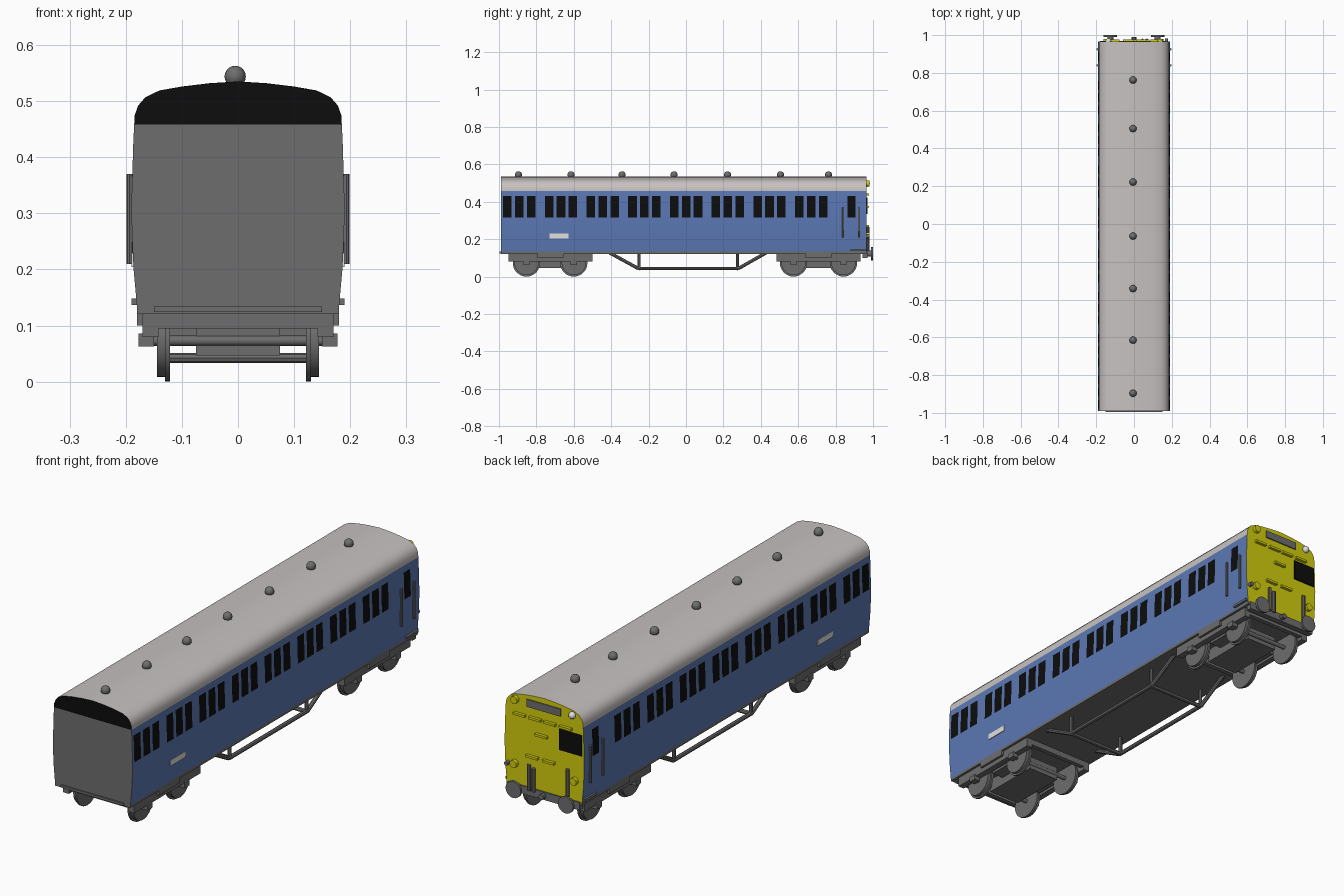
import bpy, bmesh, math
from mathutils import Vector

if "Cube" in bpy.data.objects:
    bpy.data.objects.remove(bpy.data.objects["Cube"])


def material(name, r, g, b):
    m = bpy.data.materials.new(name)
    m.diffuse_color = (r, g, b, 1)
    m.use_nodes = True
    m.node_tree.nodes["Principled BSDF"].inputs["Base Color"].default_value = m.diffuse_color
    return m


BLUE = material("body blue", 0.105, 0.19, 0.46)
ROOF = material("roof grey", 0.57, 0.54, 0.53)
BLACK = material("black", 0.004, 0.004, 0.004)
GREY = material("underframe grey", 0.155, 0.155, 0.155)
YELLOW = material("end yellow", 0.65, 0.62, 0.004)
LIGHT = material("plate white", 0.75, 0.75, 0.75)


def finish(bm, name, mats):
    bmesh.ops.recalc_face_normals(bm, faces=bm.faces)
    me = bpy.data.meshes.new(name)
    bm.to_mesh(me)
    bm.free()
    ob = bpy.data.objects.new(name, me)
    bpy.context.collection.objects.link(ob)
    for m in mats:
        me.materials.append(m)
    return ob


def smooth(ob):
    bpy.ops.object.select_all(action='DESELECT')
    ob.select_set(True)
    bpy.context.view_layer.objects.active = ob
    bpy.ops.object.shade_smooth_by_angle(angle=math.radians(35))


def box(name, x, y, z, mat):
    """Box from (min, max) ranges."""
    bm = bmesh.new()
    bmesh.ops.create_cube(bm, size=1)
    for v in bm.verts:
        v.co = [(r[0] + r[1]) / 2 + c * (r[1] - r[0]) for r, c in zip((x, y, z), v.co)]
    return finish(bm, name, [mat])


def rod(name, a, b, r, mat, sides=16):
    """Cylinder between two points."""
    a, b = Vector(a), Vector(b)
    bm = bmesh.new()
    bmesh.ops.create_cone(bm, cap_ends=True, segments=sides, radius1=r, radius2=r, depth=(b - a).length)
    q = (b - a).to_track_quat('Z', 'Y')
    for v in bm.verts:
        v.co = q @ v.co + (a + b) / 2
    ob = finish(bm, name, [mat])
    smooth(ob)
    return ob


def ball(name, loc, r, mat):
    bm = bmesh.new()
    bmesh.ops.create_uvsphere(bm, u_segments=16, v_segments=10, radius=r)
    bmesh.ops.translate(bm, verts=bm.verts, vec=loc)
    smooth(finish(bm, name, [mat]))


# Coach body: cross-section swept along y, cut at every window edge
FRONT, REAR = -0.99, 0.965
half = [(0.18, 0.133), (0.186, 0.2), (0.189, 0.26), (0.19, 0.315), (0.1865, 0.43), (0.185, 0.458),
        (0.184, 0.475), (0.178, 0.492), (0.165, 0.507), (0.14, 0.519), (0.10, 0.526), (0.05, 0.532)]
profile = half + [(0, 0.535)] + [(-x, z) for x, z in reversed(half)]
windows = [(-0.978 + 0.223 * g + 0.0635 * i, -0.978 + 0.223 * g + 0.0635 * i + 0.046)
           for g in range(8) for i in range(3)] + [(0.863, 0.907)]
stops = [FRONT] + [e for w in windows for e in w] + [REAR]
bm = bmesh.new()
rings = [[bm.verts.new((x, y, z)) for x, z in profile] for y in stops]
n = len(profile)
for k in range(len(stops) - 1):
    for i in range(n):
        j = (i + 1) % n
        f = bm.faces.new((rings[k][i], rings[k][j], rings[k + 1][j], rings[k + 1][i]))
        z = f.calc_center_median().z
        if i == n - 1:
            f.material_index = 3                    # floor
        elif z > 0.458:
            f.material_index = 1                    # roof
        elif k % 2 and 0.315 < z < 0.43:
            f.material_index = 2                    # windows
w = 5  # waist index where roof begins
for ring, low, top in ((rings[0], 3, 2), (rings[-1], 4, 4)):
    bm.faces.new(ring[:w + 1] + ring[n - 1 - w:]).material_index = low
    bm.faces.new(ring[w:n - w]).material_index = top
smooth(finish(bm, "coach_body", [BLUE, ROOF, BLACK, GREY, YELLOW]))

# Floor frame and end beams
box("floor_frame", (-0.18, 0.18), (FRONT, REAR), (0.121, 0.134), GREY)
box("front_end_beam", (-0.15, 0.15), (FRONT - 0.006, FRONT), (0.124, 0.134), GREY)
box("rear_buffer_beam", (-0.17, 0.17), (0.945, 0.97), (0.1, 0.134), GREY)

# Roof ventilators
for y in (-0.896, -0.615, -0.342, -0.064, 0.222, 0.505, 0.762):
    ball("roof_vent", (-0.005, y, 0.544), 0.019, GREY)

for s in (-1, 1):
    # Side number panel, door handrails, cab step
    box("side_panel", sorted((s * 0.18, s * 0.1895)), (-0.73, -0.628), (0.204, 0.229), LIGHT)
    for y in (0.84, 0.925):
        rod("door_handrail", (s * 0.193, y, 0.21), (s * 0.193, y, 0.37), 0.006, GREY, 8)
    box("cab_step", sorted((s * 0.17, s * 0.19)), (0.88, 0.96), (0.137, 0.148), GREY)

    # Truss rods under the middle
    x = s * 0.135
    path = [(x, -0.41, 0.128), (x, -0.255, 0.043), (x, 0.28, 0.043), (x, 0.43, 0.128)]
    for a, b in zip(path, path[1:]):
        rod("truss_bar", a, b, 0.009, GREY, 8)
    for y in (-0.25, 0.275):
        rod("truss_post", (x, y, 0.043), (x, y, 0.128), 0.008, GREY, 8)

    # Buffers
    rod("buffer_shank", (s * 0.125, 0.96, 0.122), (s * 0.125, 0.993, 0.122), 0.016, GREY)
    rod("buffer_head", (s * 0.125, 0.99, 0.122), (s * 0.125, 1.0, 0.122), 0.036, GREY, 24)
for y in (-0.25, 0.275):
    rod("truss_crossbar", (-0.135, y, 0.042), (0.135, y, 0.042), 0.009, GREY, 8)

# Bogies
for yc, axles in ((-0.725, (-0.853, -0.6)), (0.708, (0.575, 0.842))):
    box("bogie_bolster", (-0.075, 0.075), (yc - 0.13, yc + 0.13), (0.047, 0.105), GREY)
    rod("bogie_pivot", (0, yc, 0.1), (0, yc, 0.125), 0.04, GREY)
    box("bogie_transom", (-0.13, 0.13), (yc - 0.05, yc + 0.05), (0.08, 0.108), GREY)
    for s in (-1, 1):
        box("bogie_side", sorted((s * 0.142, s * 0.17)), (yc - 0.225, yc + 0.225), (0.08, 0.122), GREY)
        box("bogie_spring", sorted((s * 0.165, s * 0.18)), (yc - 0.07, yc + 0.07), (0.1, 0.121), GREY)
    for e in (-1, 1):
        box("bogie_headstock", (-0.17, 0.17), sorted((yc + e * 0.205, yc + e * 0.225)), (0.095, 0.122), GREY)
    for y in axles:
        rod("axle", (-0.15, y, 0.073), (0.15, y, 0.073), 0.009, GREY)
        for s in (-1, 1):
            rod("wheel_flange", (s * 0.121, y, 0.073), (s * 0.13, y, 0.073), 0.073, GREY, 32)
            rod("wheel_tread", (s * 0.13, y, 0.073), (s * 0.144, y, 0.073), 0.065, GREY, 32)
            box("axle_box", sorted((s * 0.15, s * 0.177)), (y - 0.017, y + 0.017), (0.063, 0.086), GREY)

# Cab end: window, destination panel, lamps, steps and pipes
box("cab_window", (-0.18, -0.073), (0.96, 0.97), (0.335, 0.424), BLACK)
box("destination_panel", (-0.08, 0.083), (0.962, 0.97), (0.48, 0.512), GREY)
for x, z in ((0.137, 0.497), (0.14, 0.22), (-0.146, 0.22)):
    rod("end_lamp", (x, 0.96, z), (x, 0.98, z), 0.016, YELLOW)
ball("marker_lamp", (-0.135, 0.968, 0.5), 0.015, LIGHT)
rod("lamp_socket", (0.172, 0.96, 0.215), (0.172, 0.982, 0.215), 0.009, GREY)
for x, z in ((0.115, 0.438), (0.04, 0.438), (-0.03, 0.438), (-0.105, 0.438),
             (0.01, 0.373), (0.055, 0.27), (-0.025, 0.27)):
    box("end_step", (x - 0.028, x + 0.028), (0.96, 0.978), (z - 0.005, z + 0.005), YELLOW)
for x, top in ((0.068, 0.235), (0.045, 0.225), (-0.117, 0.265)):
    rod("brake_pipe", (x, 0.974, 0.125), (x, 0.974, top), 0.008, GREY, 8)
rod("coupling_hook", (0, 0.96, 0.118), (0, 0.99, 0.118), 0.012, GREY, 8)
